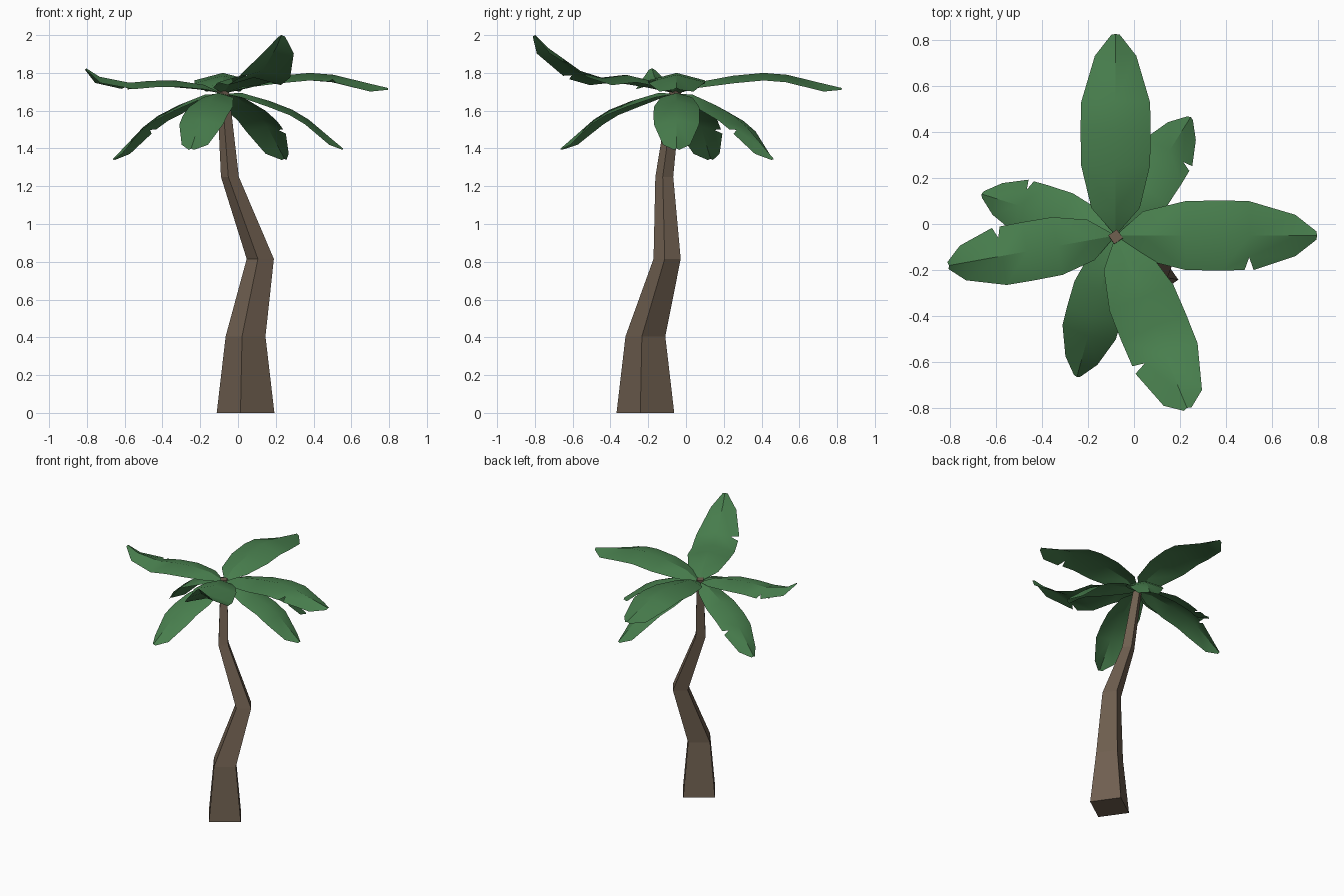
import bpy, bmesh
from math import sin, cos, radians
from mathutils import Vector, Matrix

if "Cube" in bpy.data.objects:
    bpy.data.objects.remove(bpy.data.objects["Cube"])


def material(name, rgb):
    m = bpy.data.materials.new(name)
    m.diffuse_color = (*rgb, 1)
    m.use_nodes = True
    m.node_tree.nodes["Principled BSDF"].inputs["Base Color"].default_value = m.diffuse_color
    return m


bark = material("bark", (0.16, 0.115, 0.08))
green = material("leaf_green", (0.065, 0.21, 0.075))


def finish(bm, name, mat):
    me = bpy.data.meshes.new(name)
    bm.to_mesh(me)
    bm.free()
    ob = bpy.data.objects.new(name, me)
    bpy.context.collection.objects.link(ob)
    me.materials.append(mat)
    return ob


# Trunk: four-sided tapering tube along a crooked path (x, y, z, radius)
path = [(0.04, -0.215, 0, 0.155), (0.04, -0.215, 0.405, 0.107),
        (0.118, -0.10, 0.815, 0.073), (-0.043, -0.115, 1.25, 0.048),
        (-0.08, -0.055, 1.71, 0.032)]
bm = bmesh.new()
rings = [[bm.verts.new((x + r * cos(radians(-10 + 90 * k)),
                        y + r * sin(radians(-10 + 90 * k)), z)) for k in range(4)]
         for x, y, z, r in path]
for a, b in zip(rings, rings[1:]):
    for k in range(4):
        n = (k + 1) % 4
        bm.faces.new((a[k], a[n], b[n], b[k]))
bm.faces.new(rings[0][::-1])
bm.faces.new(rings[-1])
finish(bm, "trunk", bark)

# Leaf stations: half width and edge drop, shared by every leaf
half = [0, 0.105, 0.15, 0.152, 0.15, 0.09, 0.018]
drop = [0, 0.03, 0.04, 0.04, 0.04, 0.04, 0.01]
# Midrib side profiles (distance, height)
arched = [(0, 0), (.11, .06), (.3, .095), (.46, .11), (.585, .1), (.79, .05), (.875, .03)]
lifted = [(0, 0), (.12, .055), (.3, .082), (.46, .08), (.59, .068), (.78, .105), (.865, .158)]
raised = [(0, 0), (.11, .06), (.29, .1), (.43, .085), (.55, .12), (.74, .245), (.81, .31)]
CROWN = Vector((-0.08, -0.05, 1.69))


def leaf(name, profile, yaw, pitch=0, scale=1, notch=True):
    bm = bmesh.new()
    mid, left, right = [], [], []
    pts = [Vector((s, 0, z)) for s, z in profile]
    for i, p in enumerate(pts):
        t = (pts[min(i + 1, 6)] - pts[max(i - 1, 0)]).normalized()
        down = Vector((t.z, 0, -t.x))
        mid.append(bm.verts.new(p))
        if i == 0:
            left.append(mid[0])
            right.append([mid[0]])
            continue

        def edge(w, d, shift=0):
            return bm.verts.new(p + down * d + t * shift + Vector((0, w, 0)))
        left.append(edge(half[i], drop[i]))
        if i == 4 and notch:   # torn notch on the right edge
            right.append([edge(-0.15, 0.04, -0.018), edge(-0.095, 0.025), edge(-0.15, 0.04, 0.022)])
        else:
            right.append([edge(-half[i], drop[i])])
    for i in range(6):
        lo, hi = right[i], right[i + 1]
        near = [lo[1], lo[2]] if len(lo) == 3 else lo
        far = [hi[0], hi[1]] if len(hi) == 3 else hi
        l_face = [mid[i], mid[i + 1], left[i + 1], left[i]]
        r_face = [mid[i]] + near + far + [mid[i + 1]]
        for f in (l_face, r_face):
            bm.faces.new(list(dict.fromkeys(f)))
    bm.transform(Matrix.Translation(CROWN) @ Matrix.Rotation(radians(yaw), 4, 'Z')
                 @ Matrix.Rotation(radians(-pitch), 4, 'Y') @ Matrix.Scale(scale, 4))
    ob = finish(bm, name, green)
    bpy.ops.object.select_all(action='DESELECT')
    ob.select_set(True)
    bpy.context.view_layer.objects.active = ob
    bpy.ops.object.shade_smooth_by_angle(angle=radians(30))


# Upper leaves
leaf("upper_leaf_back", arched, 90, notch=False)
leaf("upper_leaf_right", arched, 0)
leaf("upper_leaf_left", lifted, 190.2, scale=0.85)
leaf("upper_leaf_front", raised, -67.5)
# Drooping lower leaves
leaf("lower_leaf_left", arched, 162.8, -31.5, 0.8)
leaf("lower_leaf_back", arched, 57.6, -31.5, 0.8)
leaf("lower_leaf_front", arched, 254.7, -26.5, 0.8, notch=False)
leaf("lower_leaf_right", arched, 0, -26.5, 0.8, notch=False)
